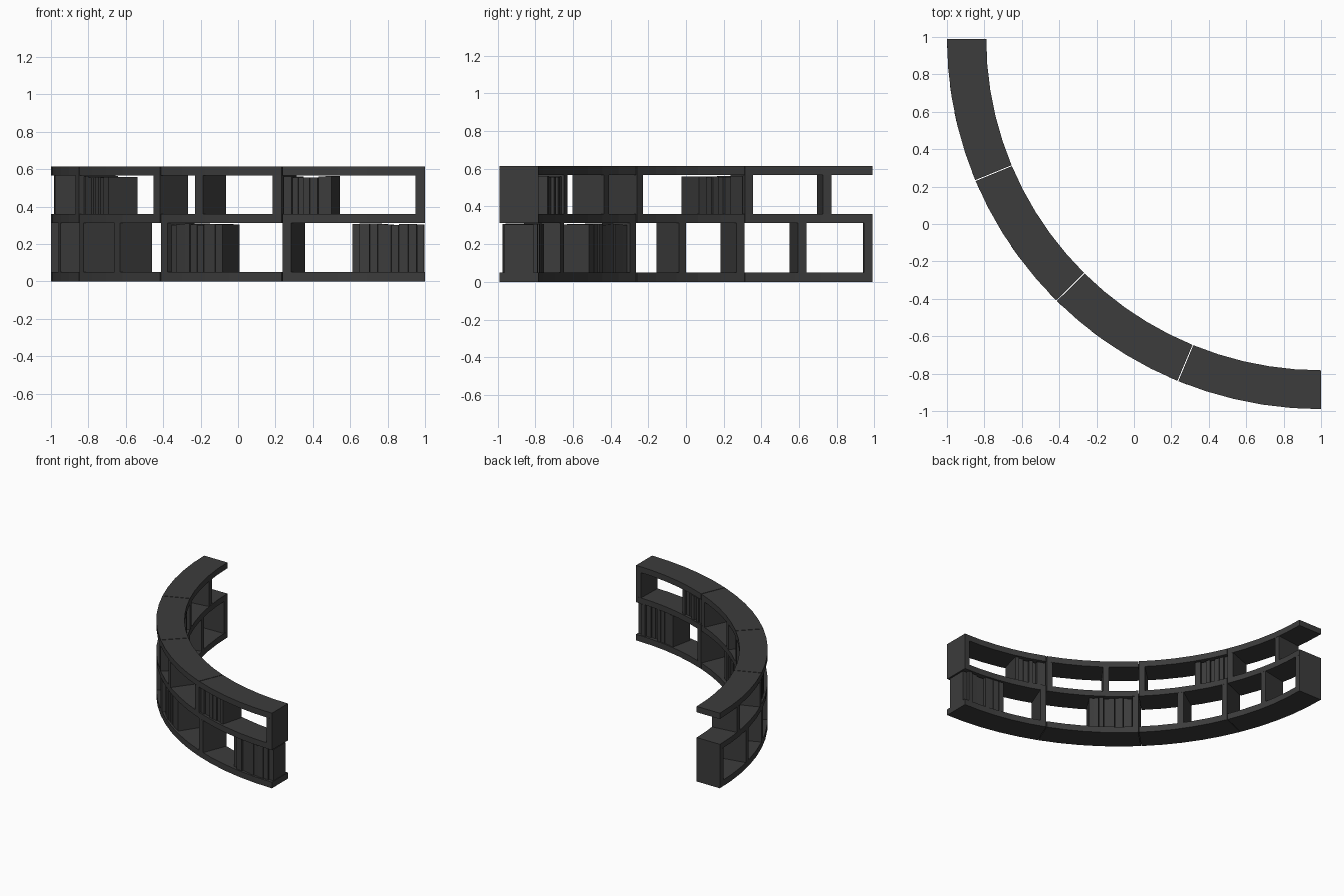
import bpy, bmesh, random
from math import sin, cos, radians

if "Cube" in bpy.data.objects:
    bpy.data.objects.remove(bpy.data.objects["Cube"])

random.seed(4)
CX, CY = 1.0, 0.99            # centre of the quarter ring
R_IN, R_OUT = 1.79, 2.0
SQ = 0.99                     # slight flattening in y
SPAN, T = 22.5, 1.45          # degrees per unit, panel thickness in degrees
BOARDS = [("bottom", 0.0, 0.05), ("middle", 0.313, 0.36), ("top", 0.567, 0.615)]
LOW, UP = (0.05, 0.313), (0.36, 0.567)

dark = bpy.data.materials.new("dark_grey")
dark.diffuse_color = (0.045, 0.045, 0.045, 1)
dark.use_nodes = True
dark.node_tree.nodes["Principled BSDF"].inputs["Base Color"].default_value = dark.diffuse_color


def pt(r, a, z):
    a = radians(a)
    return (CX - r * cos(a), CY - r * sin(a) * SQ, z)


def sector(bm, a0, a1, r0, r1, z0, z1, n=1):
    """Closed ring-sector block with n flat segments."""
    rings = []
    for i in range(n + 1):
        a = a0 + (a1 - a0) * i / n
        rings.append([bm.verts.new(pt(r, a, z)) for r, z in
                      ((r0, z0), (r1, z0), (r1, z1), (r0, z1))])
    for p, q in zip(rings, rings[1:]):
        for k in range(4):
            m = (k + 1) % 4
            bm.faces.new((p[k], p[m], q[m], q[k]))
    bm.faces.new(rings[0][::-1])
    bm.faces.new(rings[-1])


def finish(name, bm):
    bmesh.ops.recalc_face_normals(bm, faces=bm.faces)
    me = bpy.data.meshes.new(name)
    bm.to_mesh(me)
    bm.free()
    me.materials.append(dark)
    bpy.context.collection.objects.link(bpy.data.objects.new(name, me))


def block(name, *args):
    bm = bmesh.new()
    sector(bm, *args)
    finish(name, bm)


def books(name, a0, a1, z, count):
    """Row of upright books with slightly varied size."""
    bm = bmesh.new()
    widths = [random.uniform(0.8, 1.2) for _ in range(count)]
    k, a = (a1 - a0) / sum(widths), a0
    for w in widths:
        b = a + w * k
        sector(bm, a + 0.03, b - 0.03, R_IN + random.uniform(0.005, 0.03),
               R_OUT - random.uniform(0.01, 0.03),
               z[0], z[1] - random.uniform(0.003, 0.012))
        a = b
    finish(name, bm)


# Four shelf units: boards, lower panel at the start, upper panel at the end
for i in range(4):
    s = i * SPAN + (0.08 if i else 0)
    e = (i + 1) * SPAN - (0.08 if i < 3 else 0)
    for label, z0, z1 in BOARDS:
        block(f"{label}_board_{i + 1}", s, e, R_IN, R_OUT, z0, z1, 5)
    block(f"lower_side_panel_{i + 1}", s, s + T, R_IN, R_OUT, *LOW)
    block(f"upper_side_panel_{i + 1}", e - T, e, R_IN, R_OUT, *UP)

# Inner dividers
for i in (0, 2):
    a = i * SPAN + 7.1
    block(f"upper_divider_{i + 1}", a, a + T, R_IN, R_OUT, *UP)
for i in (0, 1):
    a = i * SPAN + 11.45
    block(f"lower_divider_{i + 1}", a, a + T, R_IN, R_OUT, *LOW)

# Book rows
books("upper_books_2", 22.6, 31.2, UP, 7)
books("lower_books_3", 46.6, 56.9, LOW, 9)
books("upper_books_4", 67.6, 75.4, UP, 7)
books("lower_books_4", 78.6, 89.9, LOW, 9)
